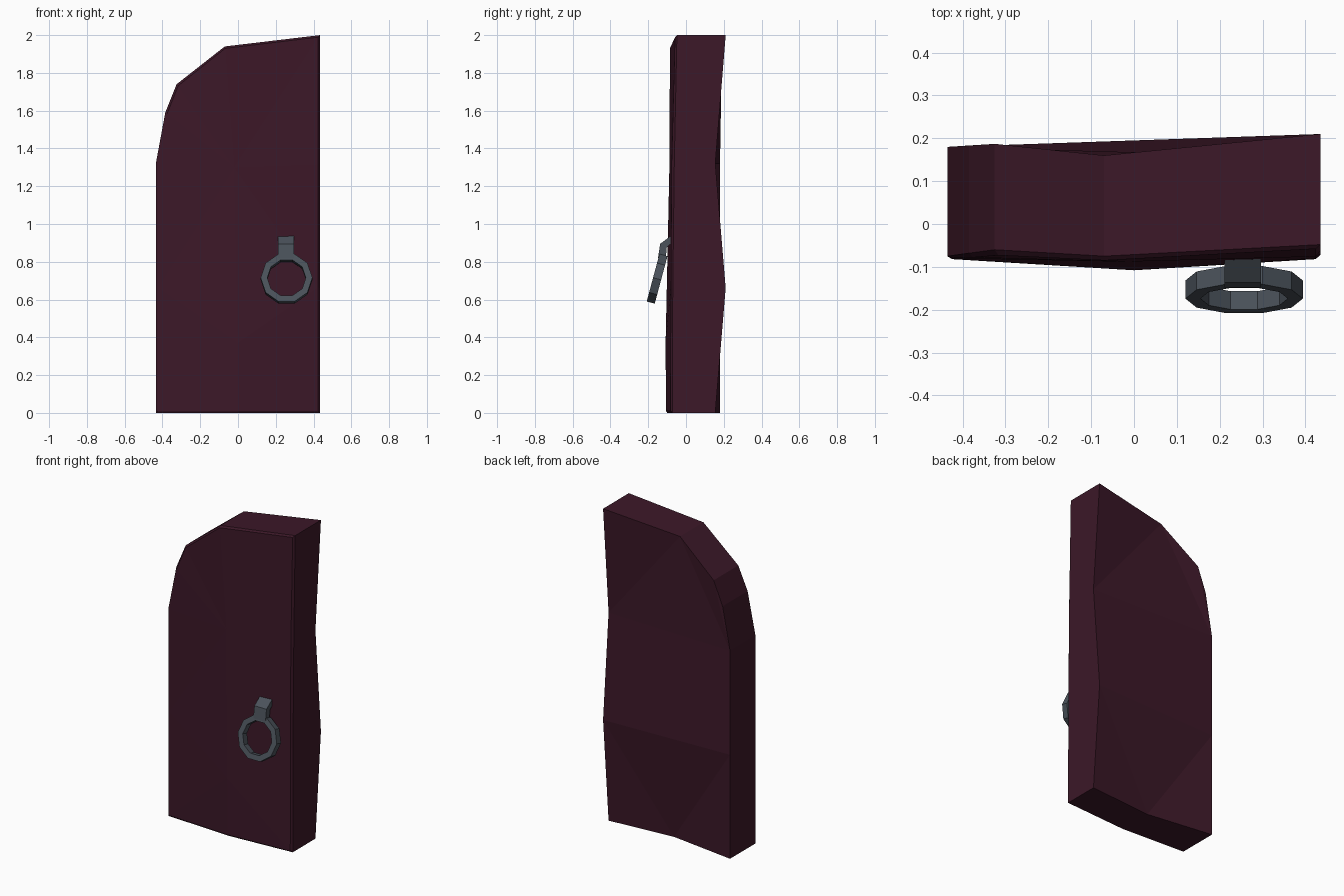
import bpy, bmesh, math
from mathutils import Matrix, Vector

if "Cube" in bpy.data.objects:
    bpy.data.objects.remove(bpy.data.objects["Cube"])


def material(name, rgb):
    m = bpy.data.materials.new(name)
    m.diffuse_color = (*rgb, 1)
    m.use_nodes = True
    m.node_tree.nodes["Principled BSDF"].inputs["Base Color"].default_value = m.diffuse_color
    return m


def finish(bm, name, mat):
    bmesh.ops.recalc_face_normals(bm, faces=bm.faces)
    mesh = bpy.data.meshes.new(name)
    bm.to_mesh(mesh)
    bm.free()
    mesh.materials.append(mat)
    obj = bpy.data.objects.new(name, mesh)
    bpy.context.collection.objects.link(obj)
    return obj


def bridge(bm, a, b):
    n = len(a)
    for i in range(n):
        j = (i + 1) % n
        bm.faces.new((a[i], a[j], b[j], b[i]))


wood = material("dark_red_wood", (0.045, 0.009, 0.021))
iron = material("iron", (0.07, 0.085, 0.105))

# Door slab: outline x, z with back, rim and front depths
outline = [
    (-.435, 0, .18, -.076, -.082), (0, 0, .12, -.1, -.106),
    (.435, 0, .155, -.072, -.082), (.435, .66, .21, -.07, -.08),
    (.435, 1.32, .155, -.062, -.076), (.435, 2, .21, -.048, -.058),
    (-.07, 1.94, .16, -.075, -.085), (-.325, 1.74, .187, -.06, -.073),
    (-.385, 1.59, .183, -.068, -.078), (-.435, 1.32, .18, -.075, -.08),
    (-.435, .66, .18, -.076, -.081)]
bm = bmesh.new()
back = [bm.verts.new((x, b, z)) for x, z, b, r, f in outline]
rim = [bm.verts.new((x, r, z)) for x, z, b, r, f in outline]
front = [bm.verts.new((x * .975, f, 1 + (z - 1) * .989)) for x, z, b, r, f in outline]
bridge(bm, back, rim)
bridge(bm, rim, front)
# Wavy back
for f in ((0, 1, 10), (1, 3, 10), (1, 2, 3), (10, 3, 4, 9), (4, 5, 6),
          (4, 6, 9), (6, 7, 9), (7, 8, 9)):
    bm.faces.new([back[i] for i in f])
# Slightly bulging front, fanned from two centre points
low = bm.verts.new((0, -.108, .37))
high = bm.verts.new((-.02, -.088, 1.3))
for i, j in ((10, 0), (0, 1), (1, 2), (2, 3)):
    bm.faces.new((low, front[i], front[j]))
for i in range(3, 10):
    bm.faces.new((high, front[i], front[i + 1]))
bm.faces.new((low, front[3], high))
bm.faces.new((low, high, front[10]))
finish(bm, "door_panel", wood)

# Ten-sided pull ring, tilted away from the door at the bottom
bm = bmesh.new()
sides = 10
place = Matrix.Translation((.257, -.153, .71)) @ Matrix.Rotation(math.radians(-15), 4, 'X')
loops = []
for radius, y in ((.137, -.022), (.137, .022), (.102, .022), (.102, -.022)):
    loops.append([bm.verts.new(place @ Vector((
        radius * math.cos(math.tau * i / sides), y,
        radius * math.sin(math.tau * i / sides)))) for i in range(sides)])
for k in range(4):
    bridge(bm, loops[k], loops[(k + 1) % 4])
finish(bm, "pull_ring", iron)

# Bent strap joining ring to door
bm = bmesh.new()
profile = [(-.148, .82), (-.137, .895), (-.08, .937), (-.075, .90), (-.103, .875), (-.106, .82)]
left = [bm.verts.new((.211, y, z)) for y, z in profile]
right = [bm.verts.new((.296, y, z)) for y, z in profile]
bridge(bm, left, right)
for loop in (left, right):
    bm.faces.new((loop[0], loop[1], loop[4], loop[5]))
    bm.faces.new((loop[1], loop[2], loop[3], loop[4]))
finish(bm, "ring_strap", iron)
